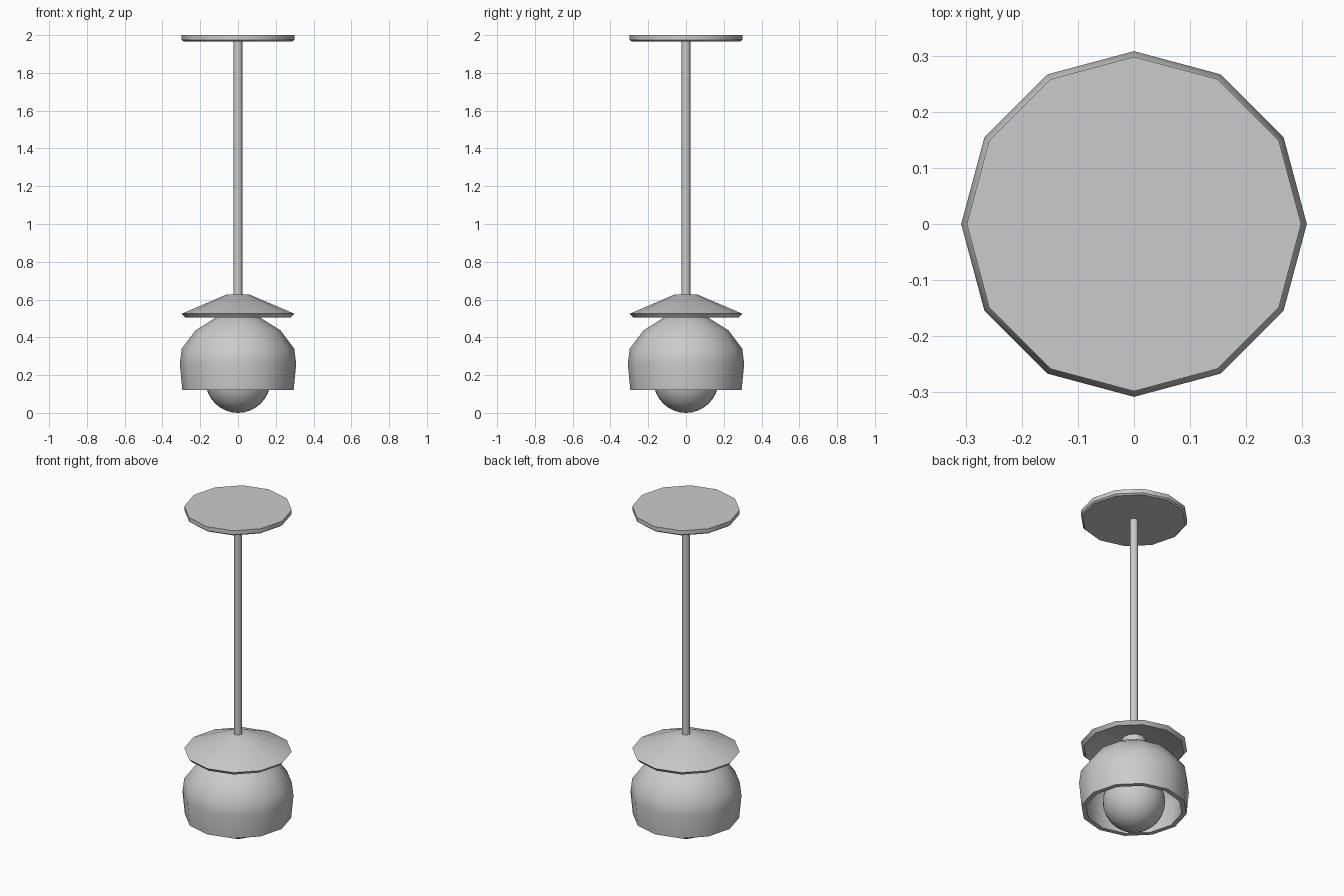
import bpy, bmesh, math

if "Cube" in bpy.data.objects:
    bpy.data.objects.remove(bpy.data.objects["Cube"])


def lathe(name, profile, sides=12, closed=False, smooth=35):
    """Revolve (radius, z) points around z; radius 0 makes a pole."""
    bm = bmesh.new()
    rings = []
    for r, z in profile:
        if r == 0:
            rings.append([bm.verts.new((0, 0, z))] * sides)
        else:
            rings.append([bm.verts.new((r * math.cos(math.tau * i / sides),
                                        r * math.sin(math.tau * i / sides), z))
                          for i in range(sides)])
    pairs = list(zip(rings, rings[1:]))
    if closed:
        pairs.append((rings[-1], rings[0]))
    for a, b in pairs:
        for i in range(sides):
            j = (i + 1) % sides
            bm.faces.new(list(dict.fromkeys((a[i], a[j], b[j], b[i]))))
    bmesh.ops.recalc_face_normals(bm, faces=bm.faces)
    mesh = bpy.data.meshes.new(name)
    bm.to_mesh(mesh)
    bm.free()
    obj = bpy.data.objects.new(name, mesh)
    bpy.context.collection.objects.link(obj)
    bpy.context.view_layer.objects.active = obj
    bpy.ops.object.select_all(action='DESELECT')
    obj.select_set(True)
    bpy.ops.object.shade_smooth_by_angle(angle=math.radians(smooth))
    return obj


# Ceiling plate with a chamfered lower edge
lathe("ceiling_plate", [(0, 2.0), (0.298, 2.0), (0.298, 1.975), (0.288, 1.967), (0, 1.967)])

# Hanging rod
lathe("rod", [(0, 1.97), (0.023, 1.97), (0.023, 0.56), (0, 0.56)])

# Conical upper disc, recessed underneath
lathe("upper_disc", [(0, 0.626), (0.062, 0.626), (0.298, 0.525), (0.28, 0.505),
                     (0.068, 0.565), (0, 0.565)])

# Neck joining the disc and the shade
lathe("neck", [(0, 0.57), (0.068, 0.57), (0.068, 0.51), (0, 0.51)])

# Domed shade with wall thickness, open at the bottom
lathe("shade", [(0, 0.53), (0.07, 0.53), (0.12, 0.503), (0.225, 0.437), (0.298, 0.34),
                (0.308, 0.26), (0.295, 0.122), (0.267, 0.122), (0.28, 0.26),
                (0.271, 0.33), (0.205, 0.415), (0.11, 0.475), (0, 0.49)])

# Lamp socket inside the shade
lathe("socket", [(0, 0.49), (0.06, 0.49), (0.06, 0.31), (0, 0.31)])

# Round bulb
R, N = 0.172, 16
lathe("bulb", [(0, 2 * R)] + [(R * math.sin(math.pi * k / N), R + R * math.cos(math.pi * k / N))
                              for k in range(1, N)] + [(0, 0)], sides=32)
